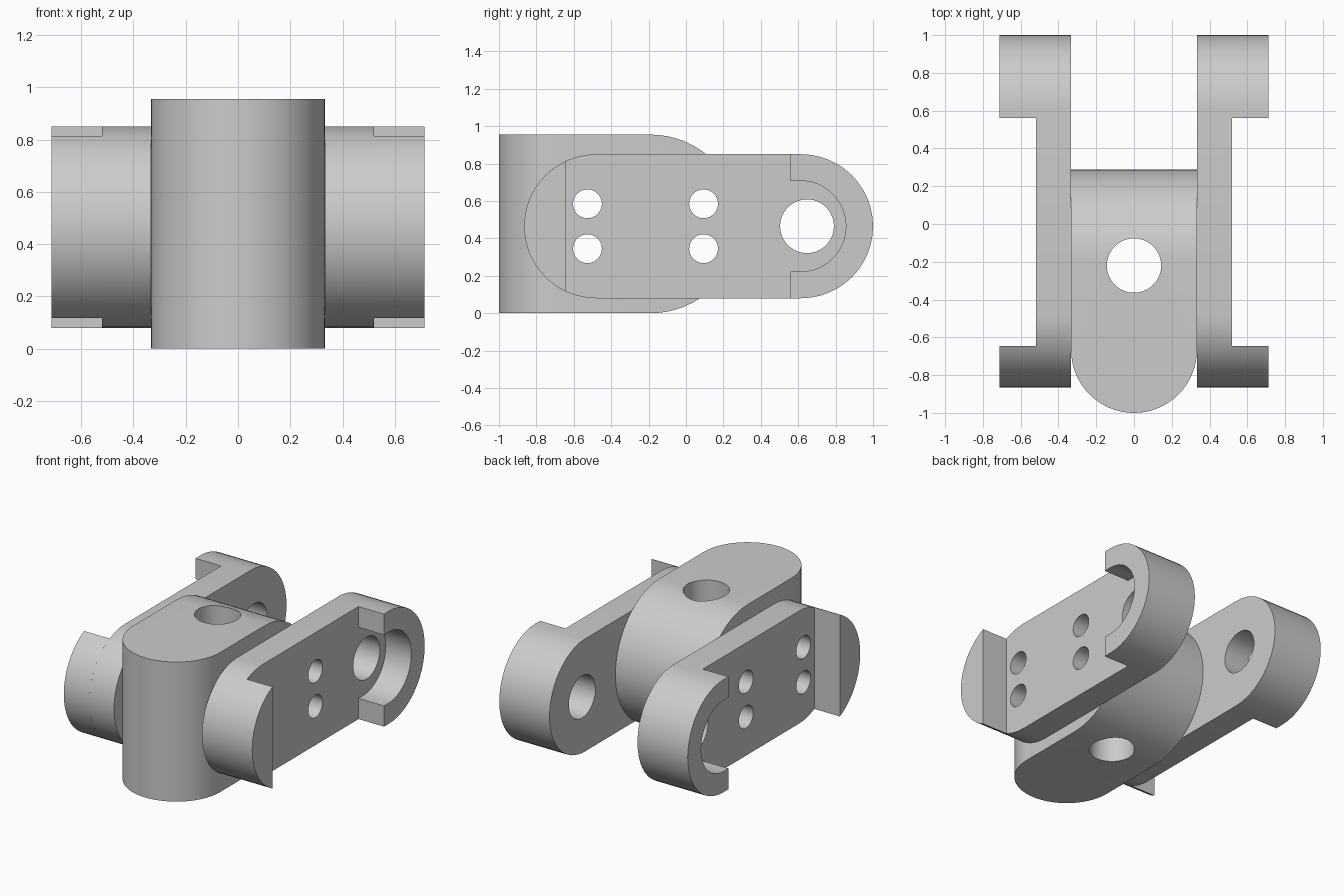
import bpy, bmesh
from math import cos, sin, radians, degrees, acos

if "Cube" in bpy.data.objects:
    bpy.data.objects.remove(bpy.data.objects["Cube"])

steel = bpy.data.materials.new("steel grey")
steel.use_nodes = True
steel.diffuse_color = (0.6, 0.6, 0.6, 1)
steel.node_tree.nodes["Principled BSDF"].inputs["Base Color"].default_value = (0.6, 0.6, 0.6, 1)


def arc(cu, cv, r, start, end, steps=24):
    """Points on an arc, angles in degrees."""
    angles = [radians(start + (end - start) * i / steps) for i in range(steps + 1)]
    return [(cu + r * cos(a), cv + r * sin(a)) for a in angles]


def circle(cu, cv, r, steps=40):
    return arc(cu, cv, r, 0, 360, steps)[:-1]


def prism(name, outline, axis, lo, hi):
    """Extrude a (y, z) outline along x, or an (x, y) outline along z."""
    place = (lambda u, v, w: (w, u, v)) if axis == "x" else (lambda u, v, w: (u, v, w))
    bm = bmesh.new()
    bottom = [bm.verts.new(place(u, v, lo)) for u, v in outline]
    top = [bm.verts.new(place(u, v, hi)) for u, v in outline]
    bm.faces.new(bottom)
    bm.faces.new(top)
    n = len(outline)
    for i in range(n):
        j = (i + 1) % n
        bm.faces.new((bottom[i], bottom[j], top[j], top[i]))
    bmesh.ops.recalc_face_normals(bm, faces=bm.faces)
    mesh = bpy.data.meshes.new(name)
    bm.to_mesh(mesh)
    bm.free()
    mesh.materials.append(steel)
    obj = bpy.data.objects.new(name, mesh)
    bpy.context.collection.objects.link(obj)
    return obj


def activate(obj):
    bpy.ops.object.select_all(action="DESELECT")
    obj.select_set(True)
    bpy.context.view_layer.objects.active = obj


def combine(obj, cutter, operation="DIFFERENCE"):
    """Apply a boolean and discard the cutter."""
    mod = obj.modifiers.new("cut", "BOOLEAN")
    mod.object = cutter
    mod.operation = operation
    mod.solver = "EXACT"
    activate(obj)
    bpy.ops.object.modifier_apply(modifier=mod.name)
    bpy.data.objects.remove(cutter)


def smooth(obj):
    activate(obj)
    bpy.ops.object.shade_smooth_by_angle(angle=radians(30))


def drill(obj, holes):
    for y, z, r in holes:
        combine(obj, prism("hole_cutter", circle(y, z, r), "x", -1, 1))


HALF, PLATE, PAD = 0.333, 0.52, 0.713      # x of block side, plate face, pad face
MID, R = 0.465, 0.385                      # link centre height and end radius
FRONT, BACK = -0.48, 0.615                 # y of the link's end arc centres
bolt_holes = [(y, z, 0.077) for y in (-0.527, 0.094) for z in (0.345, 0.585)]

# Central block: rounded in plan at the front, rounded in side view at the back
H = 0.4775
side_outline = arc(-0.19, H, H, 90, -90, 32) + [(-1.3, 0), (-1.3, 2 * H)]
plan_outline = arc(0, -1 + HALF, HALF, 180, 360, 32) + [(HALF, 0.6), (-HALF, 0.6)]
block = prism("central_block", side_outline, "x", -0.6, 0.6)
combine(block, prism("plan_cutter", plan_outline, "z", -0.3, 1.3), "INTERSECT")
combine(block, prism("pin_cutter", circle(0, -0.22, 0.144), "z", -0.3, 1.3))
drill(block, bolt_holes)
smooth(block)

# Outlines of the side links and their raised end pads
link_outline = arc(BACK, MID, R, -90, 90) + arc(FRONT, MID, R, 90, 270)
cut_angle = degrees(acos((-0.645 - FRONT) / R))
front_pad_outline = arc(FRONT, MID, R, cut_angle, 360 - cut_angle)
pad_edge = 0.56
back_pad_outline = ([(pad_edge, MID - R)] + arc(BACK, MID, R, -90, 90)
                    + [(pad_edge, MID + R), (pad_edge, MID + 0.243)]
                    + arc(0.612, MID, 0.243, 90, -90) + [(pad_edge, MID - 0.243)])

for side, s in (("left", 1), ("right", -1)):
    link = prism(side + "_link_plate", link_outline, "x", s * HALF, s * PLATE)
    drill(link, bolt_holes + [(0.647, MID, 0.144)])
    smooth(link)
    smooth(prism(side + "_front_pad", front_pad_outline, "x", s * PLATE, s * PAD))
    smooth(prism(side + "_back_pad", back_pad_outline, "x", s * PLATE, s * PAD))
